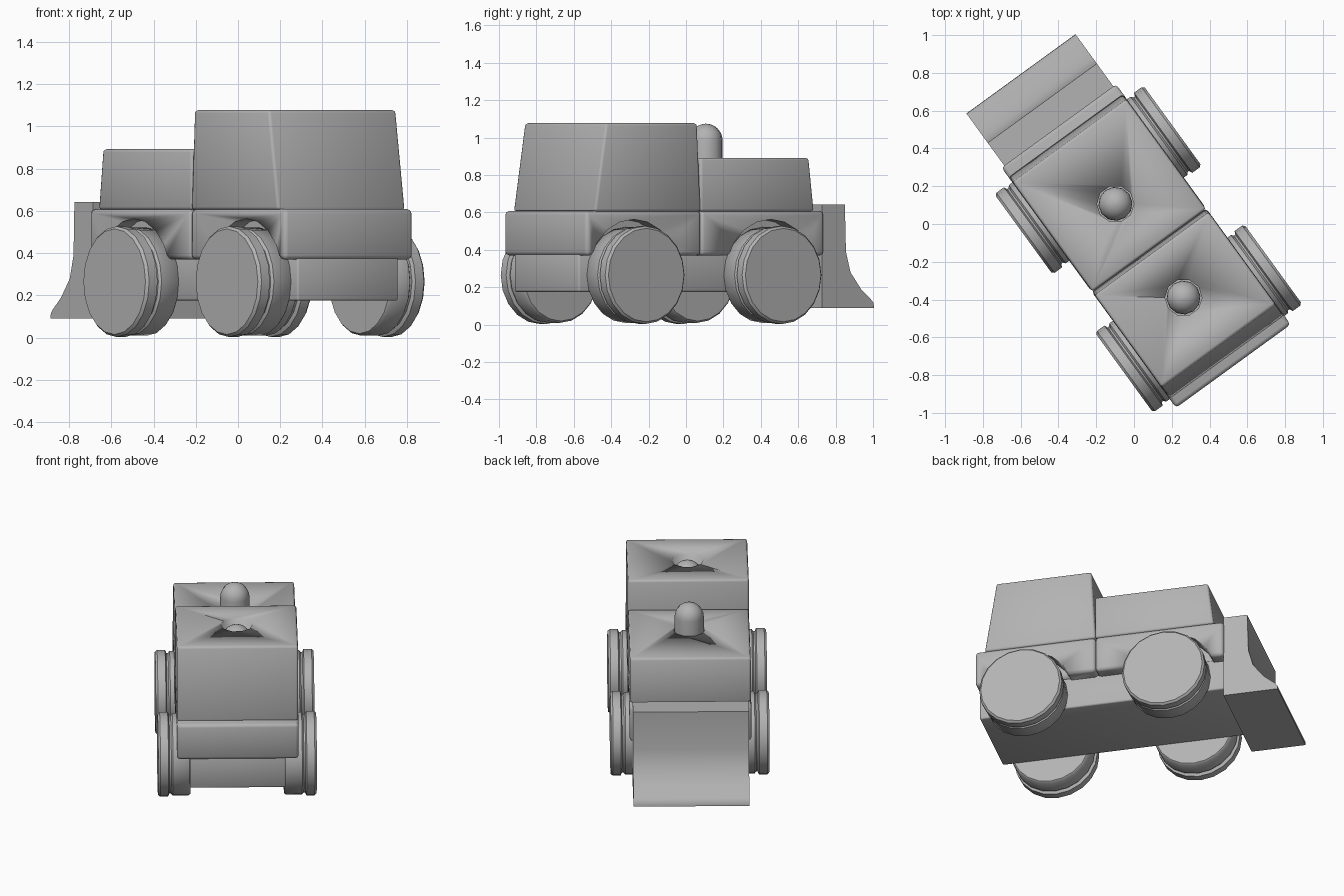
import bpy, bmesh
from math import pi, cos, sin, radians
from mathutils import Matrix

if "Cube" in bpy.data.objects:
    bpy.data.objects.remove(bpy.data.objects["Cube"])

# Local frame: +Y is the driving direction, the vehicle is turned in plan
PLACE = Matrix.Rotation(radians(36), 4, 'Z') @ Matrix.Translation((-0.017, 0, 0))
AXLES = (0.30, -0.605)
WHEEL_Z = 0.265

grey = bpy.data.materials.new("mid_grey")
grey.diffuse_color = (0.45, 0.45, 0.45, 1)
grey.use_nodes = True
grey.node_tree.nodes["Principled BSDF"].inputs["Base Color"].default_value = grey.diffuse_color


def finish(name, bm, angle=50):
    bmesh.ops.recalc_face_normals(bm, faces=bm.faces)
    me = bpy.data.meshes.new(name)
    bm.to_mesh(me)
    bm.free()
    me.materials.append(grey)
    ob = bpy.data.objects.new(name, me)
    bpy.context.collection.objects.link(ob)
    ob.matrix_world = PLACE
    bpy.ops.object.select_all(action='DESELECT')
    bpy.context.view_layer.objects.active = ob
    ob.select_set(True)
    bpy.ops.object.shade_smooth_by_angle(angle=radians(angle))
    return ob


def extrude_side(name, profile, half_width, bevel=0.012):
    """Extrude a (y, z) side profile across the vehicle."""
    bm = bmesh.new()
    face = bm.faces.new([bm.verts.new((-half_width, y, z)) for y, z in profile])
    ext = bmesh.ops.extrude_face_region(bm, geom=[face])
    verts = [g for g in ext['geom'] if isinstance(g, bmesh.types.BMVert)]
    bmesh.ops.translate(bm, verts=verts, vec=(2 * half_width, 0, 0))
    if bevel:
        bmesh.ops.bevel(bm, geom=bm.edges[:], offset=bevel, segments=2,
                        profile=0.5, affect='EDGES')
    return finish(name, bm)


def lathe(name, profile, steps, matrix, hidden=False):
    """Spin an (r, h) profile around local Z, capping open ends."""
    bm = bmesh.new()
    rings = []
    for r, h in profile:
        rings.append([bm.verts.new((r * cos(2 * pi * i / steps),
                                    r * sin(2 * pi * i / steps), h)) for i in range(steps)])
    for lo, hi in zip(rings, rings[1:]):
        for i in range(steps):
            j = (i + 1) % steps
            bm.faces.new((lo[i], lo[j], hi[j], hi[i]))
    bm.faces.new(rings[0])
    bm.faces.new(rings[-1])
    bmesh.ops.transform(bm, matrix=matrix, verts=bm.verts)
    ob = finish(name, bm, 40)
    if hidden:
        ob.hide_render = True
        ob.hide_set(True)
    return ob


def cut(ob, cutter):
    mod = ob.modifiers.new("cut", 'BOOLEAN')
    mod.operation = 'DIFFERENCE'
    mod.solver = 'EXACT'
    mod.object = cutter


def box(y0, y1, z0, z1):
    return [(y0, z0), (y1, z0), (y1, z1), (y0, z1)]


# Lower chassis and the two fender blocks
extrude_side("chassis", box(-0.91, 0.652, 0.175, 0.385), 0.295, 0.01)
front_fender = extrude_side("front_fender", box(-0.157, 0.655, 0.37, 0.608), 0.375, 0.02)
rear_fender = extrude_side("rear_fender", box(-0.918, -0.157, 0.37, 0.608), 0.375, 0.02)

# Hood and cab with sloped ends
hood = extrude_side("hood", [(-0.16, 0.605), (0.592, 0.605), (0.557, 0.892), (-0.16, 0.892)], 0.372, 0.014)
cab = extrude_side("cab", [(-0.86, 0.605), (-0.157, 0.605), (-0.182, 1.077), (-0.785, 1.077)], 0.373, 0.014)

# Front plow blade with curved face
extrude_side("plow", [(0.652, 0.09), (0.995, 0.09), (0.993, 0.115), (0.975, 0.135), (0.91, 0.19),
                      (0.84, 0.28), (0.81, 0.39), (0.803, 0.642), (0.652, 0.642)], 0.357, 0)

# Wheels with a thin groove, plus arches cut in the fenders
tyre = [(0.246, 0.288), (0.256, 0.30), (0.256, 0.398), (0.244, 0.408),
        (0.244, 0.418), (0.262, 0.426), (0.262, 0.475), (0.25, 0.488)]
for y, end, fender in zip(AXLES, ("front", "rear"), (front_fender, rear_fender)):
    for s, side in ((1, "right"), (-1, "left")):
        m = Matrix.Translation((0, y, WHEEL_Z)) @ Matrix.Rotation(s * pi / 2, 4, 'Y')
        lathe(f"{end}_{side}_wheel", tyre, 20, m)
        cut(fender, lathe(f"{end}_{side}_arch_cutter", [(0.298, 0.288), (0.298, 0.5)], 20, m, hidden=True))

# Round-headed pegs standing in snug holes
dome = [(0.09, 0.8)] + [(0.09 * cos(t * pi / 12), 0.984 + 0.09 * sin(t * pi / 12)) for t in range(6)]
dome.append((0.004, 1.074))
for y, name, block in ((0.144, "hood", hood), (-0.469, "cab", cab)):
    m = Matrix.Translation((0, y, 0))
    lathe(f"{name}_peg", dome, 12, m)
    cut(block, lathe(f"{name}_hole_cutter", [(0.098, 0.802), (0.098, 1.2)], 10, m, hidden=True))
